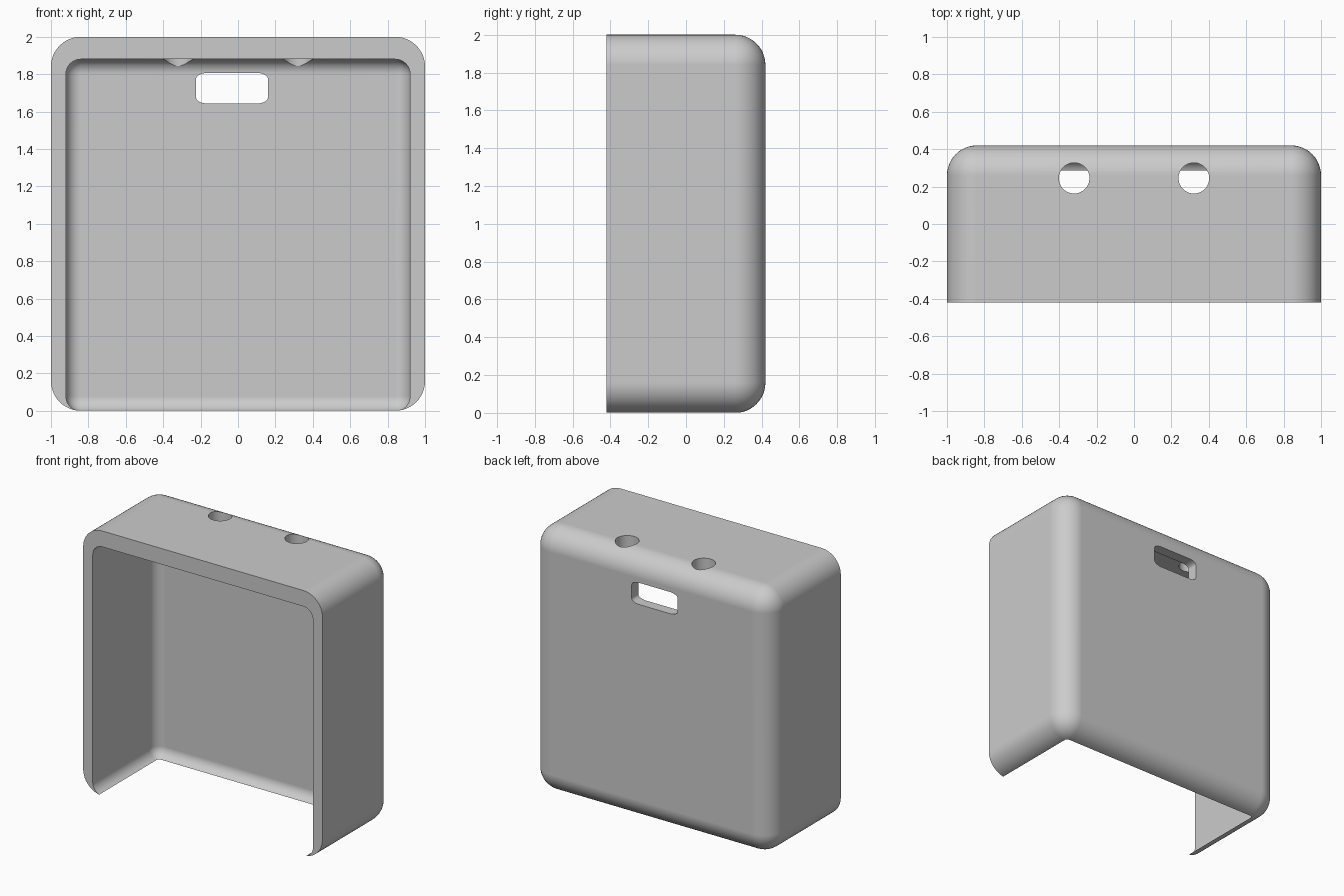
import bpy
import bmesh
from math import cos, sin, pi
from mathutils import Matrix

cube = bpy.data.objects.get("Cube")
if cube:
    bpy.data.objects.remove(cube, do_unlink=True)

grey = bpy.data.materials.new("light_grey")
grey.use_nodes = True
grey.diffuse_color = (0.6, 0.6, 0.6, 1)
grey.node_tree.nodes["Principled BSDF"].inputs["Base Color"].default_value = (0.6, 0.6, 0.6, 1)


def add_object(name, bm):
    bmesh.ops.recalc_face_normals(bm, faces=bm.faces)
    mesh = bpy.data.meshes.new(name)
    bm.to_mesh(mesh)
    bm.free()
    mesh.materials.append(grey)
    obj = bpy.data.objects.new(name, mesh)
    bpy.context.collection.objects.link(obj)
    return obj


def rounded_box(name, half_width, front, back, bottom, top, radius):
    """Box with every edge rounded except those around the flat front."""
    bm = bmesh.new()
    bmesh.ops.create_cube(bm, size=1)
    for v in bm.verts:
        v.co.x *= 2 * half_width
        v.co.y = front if v.co.y < 0 else back
        v.co.z = bottom if v.co.z < 0 else top
    edges = [e for e in bm.edges if any(v.co.y > front + 0.01 for v in e.verts)]
    bmesh.ops.bevel(bm, geom=edges, offset=radius, offset_type='OFFSET',
                    segments=12, profile=0.5, affect='EDGES', clamp_overlap=True)
    return add_object(name, bm)


def prism(name, outline, depth, matrix):
    """Extrude a flat outline along z, then place it."""
    bm = bmesh.new()
    face = bm.faces.new([bm.verts.new((x, y, 0)) for x, y in outline])
    extruded = bmesh.ops.extrude_face_region(bm, geom=[face])["geom"]
    new_verts = [g for g in extruded if isinstance(g, bmesh.types.BMVert)]
    bmesh.ops.translate(bm, verts=new_verts, vec=(0, 0, depth))
    bm.transform(matrix)
    return add_object(name, bm)


# Outer shell and the cavity that opens at the front and underneath
housing = rounded_box("housing", 1, -0.42, 0.42, 0, 2, 0.16)
cutters = [rounded_box("cavity_cutter", 0.92, -0.6, 0.34, -0.002, 1.88, 0.08)]

# Two round holes through the top
circle = [(0.082 * cos(i * pi / 24), 0.082 * sin(i * pi / 24)) for i in range(48)]
for side, x in (("right", -0.32), ("left", 0.32)):
    cutters.append(prism(side + "_hole_cutter", circle, 0.6,
                         Matrix.Translation((x, 0.245, 1.6))))

# Slot with elliptical corners through the back wall
slot = []
for quarter, (sx, sy) in enumerate(((1, 1), (-1, 1), (-1, -1), (1, -1))):
    for step in range(9):
        a = (quarter + step / 8) * pi / 2
        slot.append((sx * 0.13 + 0.062 * cos(a), sy * 0.05 + 0.032 * sin(a)))
cutters.append(prism("slot_cutter", slot, 0.4,
                     Matrix.Translation((-0.032, 0.55, 1.725)) @ Matrix.Rotation(pi / 2, 4, 'X')))

# Cut the openings and remove the helpers
bpy.ops.object.select_all(action='DESELECT')
bpy.context.view_layer.objects.active = housing
housing.select_set(True)
for cutter in cutters:
    cutter.hide_render = True
    mod = housing.modifiers.new(cutter.name, 'BOOLEAN')
    mod.operation = 'DIFFERENCE'
    mod.solver = 'EXACT'
    mod.object = cutter
    bpy.ops.object.modifier_apply(modifier=mod.name)
    bpy.data.objects.remove(cutter, do_unlink=True)

# Smooth rounding with crisp rims and flat walls
bpy.ops.object.shade_smooth_by_angle(angle=pi / 6)
weighted = housing.modifiers.new("flat_walls", 'WEIGHTED_NORMAL')
weighted.keep_sharp = True
